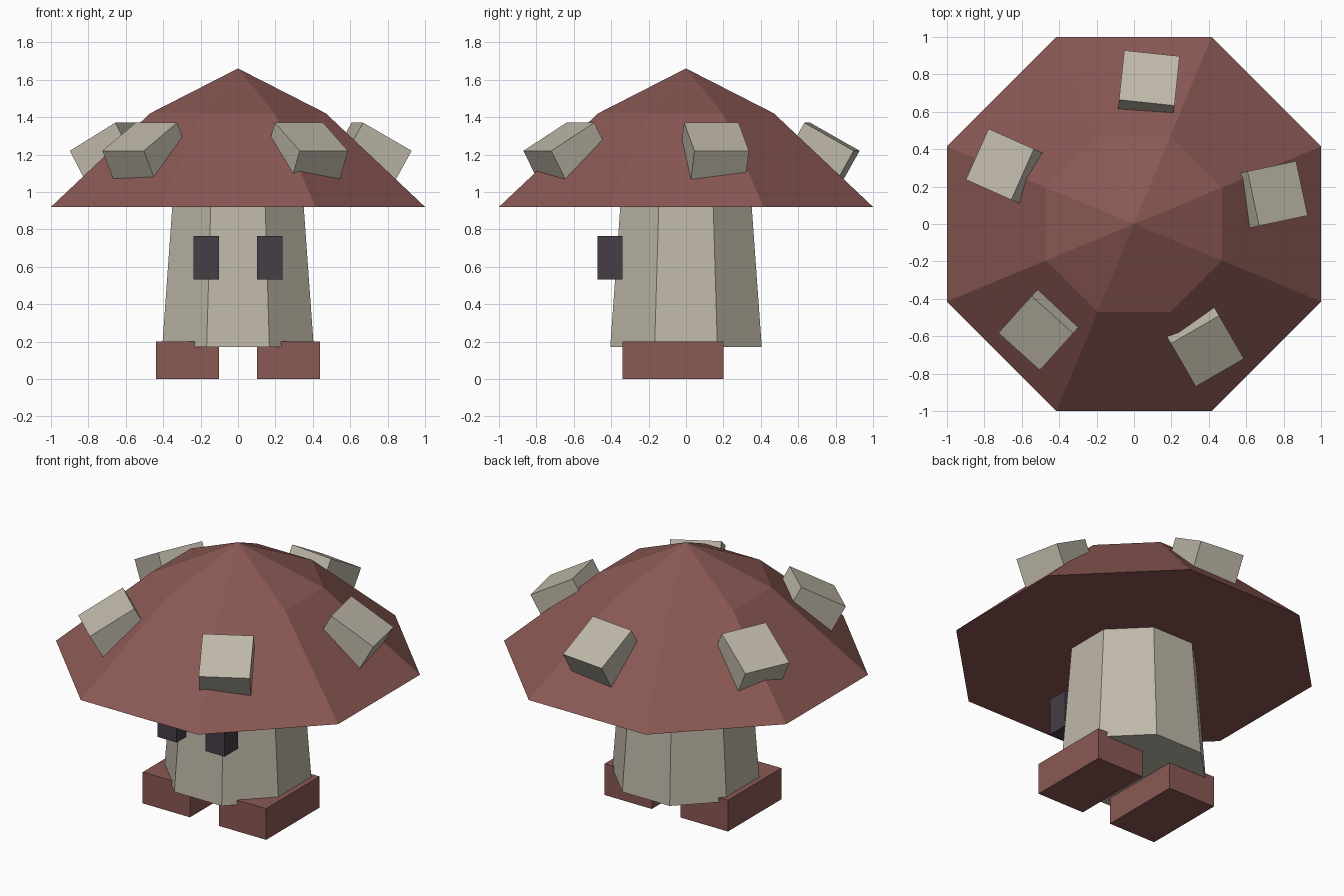
import bpy, bmesh
from math import radians, cos, sin, pi
from mathutils import Matrix, Vector

if "Cube" in bpy.data.objects:
    bpy.data.objects.remove(bpy.data.objects["Cube"], do_unlink=True)


def material(name, r, g, b):
    m = bpy.data.materials.new(name)
    m.use_nodes = True
    m.diffuse_color = (r, g, b, 1)
    m.node_tree.nodes["Principled BSDF"].inputs["Base Color"].default_value = (r, g, b, 1)
    return m


RED = material("dusty red", 0.254, 0.098, 0.087)
CREAM = material("warm cream", 0.515, 0.479, 0.392)
DARK = material("dark plum", 0.061, 0.048, 0.061)


def finish(name, bm, mat):
    bmesh.ops.recalc_face_normals(bm, faces=bm.faces)
    mesh = bpy.data.meshes.new(name)
    bm.to_mesh(mesh)
    bm.free()
    mesh.materials.append(mat)
    obj = bpy.data.objects.new(name, mesh)
    bpy.context.collection.objects.link(obj)
    return obj


def box(name, size, matrix, mat):
    bm = bmesh.new()
    bmesh.ops.create_cube(bm, size=1, matrix=matrix @ Matrix.Diagonal((*size, 1)))
    return finish(name, bm, mat)


def octagon_stack(name, profile, mat, apex=None):
    """Stack of octagons given as (flat-side distance, height), closed at both ends."""
    bm = bmesh.new()
    rings = []
    for apothem, z in profile:
        r = apothem / cos(pi / 8)
        angles = [pi / 8 + i * pi / 4 for i in range(8)]
        rings.append([bm.verts.new((r * cos(a), r * sin(a), z)) for a in angles])
    bm.faces.new(rings[0])
    for low, high in zip(rings, rings[1:]):
        for i in range(8):
            j = (i + 1) % 8
            bm.faces.new((low[i], low[j], high[j], high[i]))
    if apex is None:
        bm.faces.new(rings[-1])
    else:
        tip = bm.verts.new((0, 0, apex))
        for i in range(8):
            bm.faces.new((rings[-1][i], rings[-1][(i + 1) % 8], tip))
    return finish(name, bm, mat)


# Cap and stalk
octagon_stack("cap", [(1.0, 0.92), (0.47, 1.42)], RED, apex=1.66)
octagon_stack("stalk", [(0.405, 0.17), (0.35, 0.94)], CREAM)

# Feet and eyes on both sides
for side, s in (("left", 1), ("right", -1)):
    box(side + "_foot", (0.335, 0.54, 0.2),
        Matrix.Translation((s * 0.27, -0.07, 0.1)), RED)
    box(side + "_eye", (0.135, 0.135, 0.235),
        Matrix.Translation((s * 0.17, -0.407, 0.648)), DARK)

# Five tilted blocks set into the cap
THICK = 0.2
for k in range(5):
    turn = Matrix.Rotation(radians(12 + 72 * k), 4, "Z")
    tilt = Matrix.Rotation(radians(29.5), 4, "Y")
    place = turn @ Matrix.Translation((0.785, 0, 1.295)) @ tilt
    box(f"cap_spot_{k + 1}", (0.305, 0.298, THICK),
        place @ Matrix.Translation(Vector((0, 0, -THICK / 2))), CREAM)
